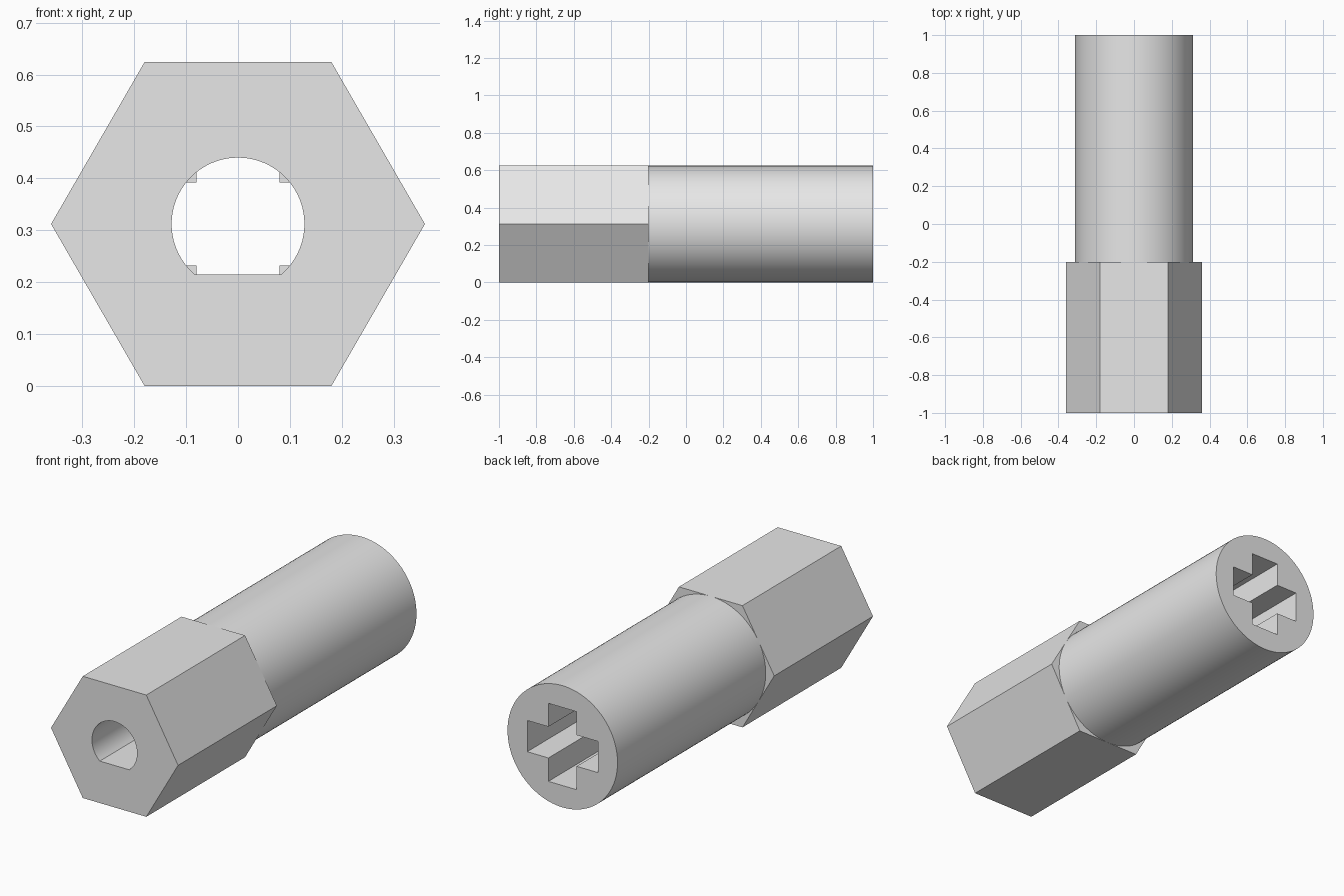
import bpy, bmesh, math
from mathutils import Vector

if "Cube" in bpy.data.objects:
    bpy.data.objects.remove(bpy.data.objects["Cube"])

RADIUS = 0.312        # shaft radius, also the axis height
BORE, FLAT = 0.128, 0.097
SLOT, ARM = 0.08, 0.2
STEP = -0.2           # where the hex head meets the shaft

grey = bpy.data.materials.new("plain_grey")
grey.use_nodes = True
grey.diffuse_color = (0.8, 0.8, 0.8, 1)
grey.node_tree.nodes["Principled BSDF"].inputs["Base Color"].default_value = grey.diffuse_color


def arc(radius, count, start=0.0, sweep=math.tau, closed=True):
    steps = count if closed else count - 1
    return [(radius * math.cos(start + sweep * i / steps),
             radius * math.sin(start + sweep * i / steps)) for i in range(count)]


def hollow_prism(name, outer, inner, y0, y1):
    """Extrude an outline with a hole along y."""
    bm = bmesh.new()
    edges = []
    for loop in (outer, inner):
        verts = [bm.verts.new((x, y0, z + RADIUS)) for x, z in loop]
        edges += [bm.edges.new((verts[i - 1], verts[i])) for i in range(len(verts))]
    bmesh.ops.triangle_fill(bm, edges=edges, use_beauty=True, normal=Vector((0, -1, 0)))
    result = bmesh.ops.extrude_face_region(bm, geom=bm.faces[:], use_keep_orig=True)
    moved = [g for g in result["geom"] if isinstance(g, bmesh.types.BMVert)]
    bmesh.ops.translate(bm, verts=moved, vec=(0, y1 - y0, 0))
    bmesh.ops.recalc_face_normals(bm, faces=bm.faces[:])
    mesh = bpy.data.meshes.new(name)
    bm.to_mesh(mesh)
    bm.free()
    mesh.materials.append(grey)
    obj = bpy.data.objects.new(name, mesh)
    bpy.context.collection.objects.link(obj)
    bpy.ops.object.select_all(action='DESELECT')
    obj.select_set(True)
    bpy.context.view_layer.objects.active = obj
    bpy.ops.object.shade_smooth_by_angle(angle=math.radians(30))
    return obj


# Hex head with a D-shaped bore, flat side down
hexagon = arc(RADIUS / math.cos(math.pi / 6), 6)
flat_angle = math.asin(FLAT / BORE)
d_bore = arc(BORE, 49, -flat_angle, math.pi + 2 * flat_angle, closed=False)
hollow_prism("hex_head", hexagon, d_bore, -1, STEP)

# Round shaft with a cross-shaped socket
quarter = [(ARM, -SLOT), (ARM, SLOT), (SLOT, SLOT)]
cross = []
for turn in range(4):
    cross += quarter
    quarter = [(-z, x) for x, z in quarter]
hollow_prism("round_shaft", arc(RADIUS, 96), cross, STEP, 1)
